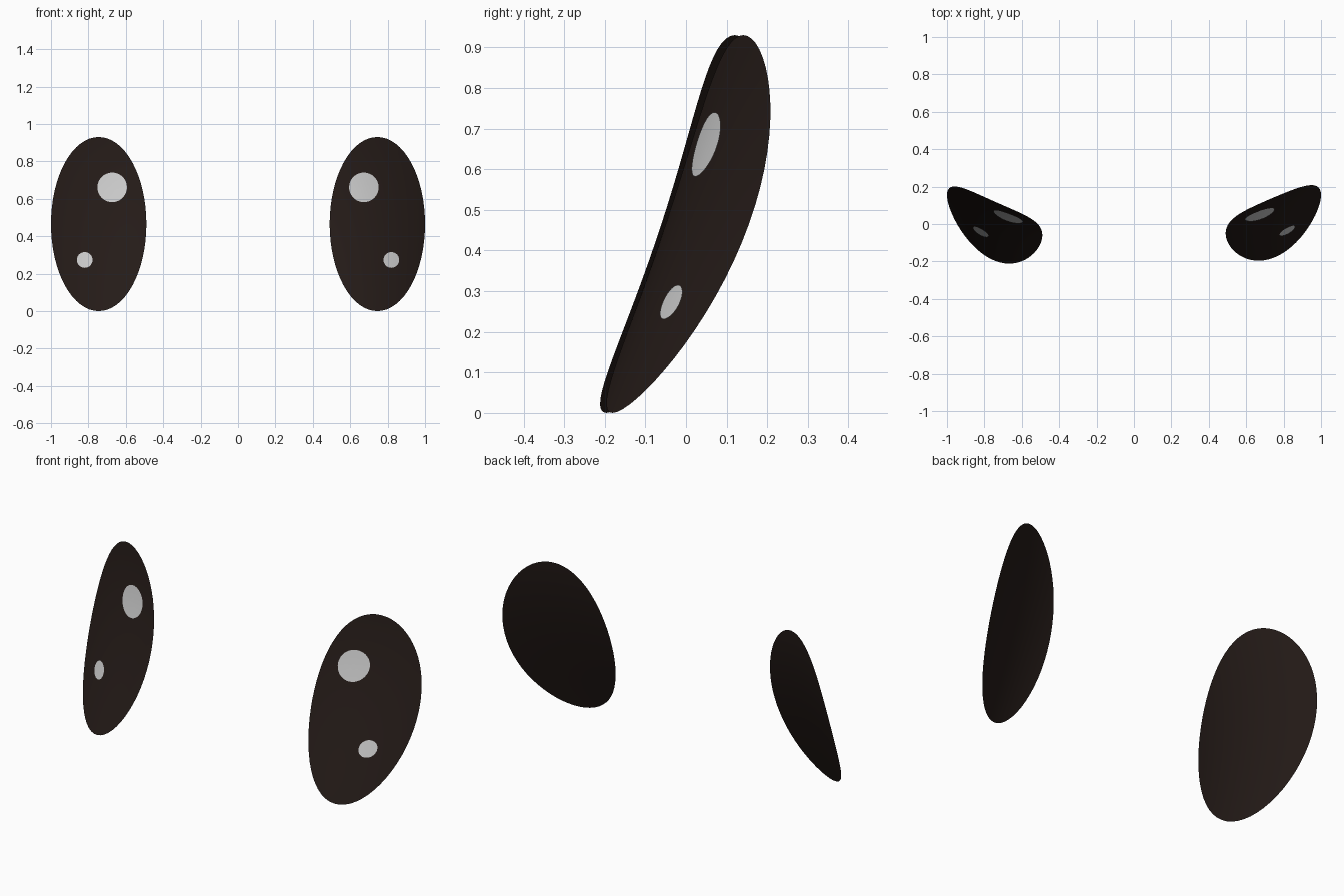
import bpy, bmesh, math

if "Cube" in bpy.data.objects:
    bpy.data.objects.remove(bpy.data.objects["Cube"])

CX, CZ, RX, RZ = 0.745, 0.465, 0.255, 0.465


def material(name, color):
    m = bpy.data.materials.new(name)
    m.diffuse_color = (*color, 1)
    m.use_nodes = True
    m.node_tree.nodes["Principled BSDF"].inputs["Base Color"].default_value = m.diffuse_color
    return m


dark = material("dark_brown", (0.018, 0.011, 0.009))
white = material("white", (1.0, 1.0, 1.0))

# Sheet curvature per side: constant, u, v, u*u, v*v
CURVE = {1: (0.010, 0.1025, 0.161, 0.0425, -0.030),
         -1: (0.003, 0.1075, 0.158, 0.044, -0.041)}


# Curved sheet that each eye and its highlights lie on
def depth(side, x, z):
    u, v = (x - CX) / RX, (z - CZ) / RZ
    a, b, c, d, e = CURVE[side]
    inner = 0.015 * v * (1 - u * u - v * v)
    return a + b * u + c * v + d * u * u + e * v * v + 0.006 * u * v + inner


# Elliptical disc in front view, draped on the sheet
def draped_disc(name, side, cx, cz, rx, rz, lift, rings, mat, segs=64):
    bm = bmesh.new()

    def vert(r, a):
        x, z = cx + rx * r * math.cos(a), cz + rz * r * math.sin(a)
        return bm.verts.new((side * x, depth(side, x, z) - lift, z))

    centre = vert(0, 0)
    loops = [[vert(k / rings, math.tau * i / segs) for i in range(segs)]
             for k in range(1, rings + 1)]
    for i in range(segs):
        j = (i + 1) % segs
        bm.faces.new((centre, loops[0][i], loops[0][j]))
        for a, b in zip(loops, loops[1:]):
            bm.faces.new((a[i], b[i], b[j], a[j]))
    # front of the sheet faces -y
    bm.normal_update()
    if sum(f.normal.y for f in bm.faces) > 0:
        bmesh.ops.reverse_faces(bm, faces=bm.faces[:])
    for f in bm.faces:
        f.smooth = True
    mesh = bpy.data.meshes.new(name)
    bm.to_mesh(mesh)
    bm.free()
    mesh.materials.append(mat)
    obj = bpy.data.objects.new(name, mesh)
    bpy.context.collection.objects.link(obj)
    return obj


for side, label in ((1, "right"), (-1, "left")):
    # Eye
    draped_disc(f"{label}_eye", side, CX, CZ, RX, RZ, 0, 12, dark)
    # Large upper and small lower highlights
    draped_disc(f"{label}_large_highlight", side, 0.673, 0.661, 0.079, 0.079, 0.003, 4, white, 48)
    draped_disc(f"{label}_small_highlight", side, 0.82, 0.273, 0.042, 0.042, 0.004, 3, white, 48)
